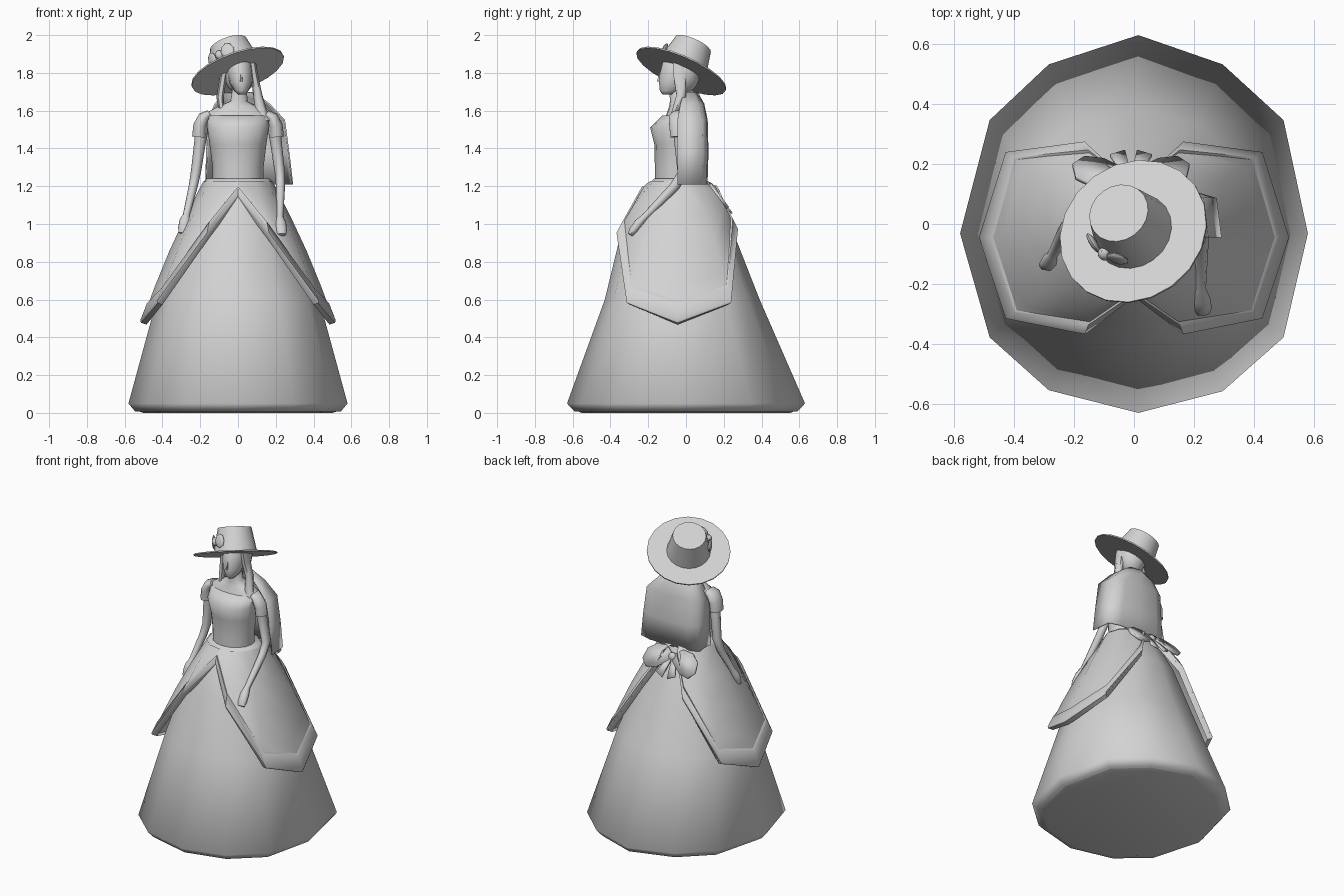
import bpy, bmesh
from math import sin, cos, pi, radians
from mathutils import Vector, Matrix

cube = bpy.data.objects.get("Cube")
if cube:
    bpy.data.objects.remove(cube, do_unlink=True)

GREY = (0.65, 0.65, 0.65, 1)
mat = bpy.data.materials.new("plain grey")
mat.use_nodes = True
mat.diffuse_color = GREY
mat.node_tree.nodes["Principled BSDF"].inputs["Base Color"].default_value = GREY


def finish(name, bm, angle=45):
    """Turn a bmesh into a named, smooth-shaded object."""
    bmesh.ops.recalc_face_normals(bm, faces=bm.faces)
    mesh = bpy.data.meshes.new(name)
    bm.to_mesh(mesh)
    bm.free()
    mesh.materials.append(mat)
    ob = bpy.data.objects.new(name, mesh)
    bpy.context.collection.objects.link(ob)
    bpy.ops.object.select_all(action="DESELECT")
    ob.select_set(True)
    bpy.context.view_layer.objects.active = ob
    bpy.ops.object.shade_smooth_by_angle(angle=radians(angle))
    return ob


def loft(name, rows, closed=True, angle=45):
    """Skin a list of equally long point rows; closed rows get end caps."""
    bm = bmesh.new()
    grid = [[bm.verts.new(p) for p in row] for row in rows]
    n = len(rows[0])
    for a, b in zip(grid, grid[1:]):
        for i in range(n if closed else n - 1):
            j = (i + 1) % n
            bm.faces.new((a[i], a[j], b[j], b[i]))
    if closed:
        bm.faces.new(grid[0])
        bm.faces.new(grid[-1])
    return finish(name, bm, angle)


def thicken(ob, thickness):
    mod = ob.modifiers.new("thickness", "SOLIDIFY")
    mod.thickness, mod.offset = thickness, 0


def ring(z, rx, front, back, n=12, cx=0):
    """Horizontal oval between two y limits."""
    cy, ry = (front + back) / 2, (back - front) / 2
    return [Vector((cx + rx * cos(2 * pi * i / n), cy + ry * sin(2 * pi * i / n), z))
            for i in range(n)]


def tube(name, path, sizes, n=8):
    """Tapered limb; each size is (width across x, width across the side)."""
    pts = [Vector(p) for p in path]
    rows = []
    for i, p in enumerate(pts):
        d = (pts[min(i + 1, len(pts) - 1)] - pts[max(i - 1, 0)]).normalized()
        v = d.cross(Vector((1, 0, 0))).normalized()
        u = v.cross(d)
        a, b = sizes[i]
        rows.append([p + u * a * cos(2 * pi * k / n) + v * b * sin(2 * pi * k / n)
                     for k in range(n)])
    return loft(name, rows, angle=60)


def ellipsoid(name, centre, size, rotation=Matrix.Identity(3), segs=14):
    bm = bmesh.new()
    bmesh.ops.create_uvsphere(bm, u_segments=segs, v_segments=8, radius=1)
    bm.transform(Matrix.Translation(centre) @ rotation.to_4x4() @ Matrix.Diagonal((*size, 1)))
    return finish(name, bm)


# Wide underskirt: a slightly uneven twelve-sided hem below a plain oval top
HEM = [(1, -.05), (.86, .55), (.51, .845), (.025, 1), (-.49, .845), (-.83, .55),
       (-1, -.05), (-.83, -.6), (-.49, -.88), (.025, -1), (.51, -.885), (.86, -.6)]


def hem_ring(z, rx, front, back):
    cy, ry = (front + back) / 2, (back - front) / 2
    return [Vector((rx * x, cy + ry * y, z)) for x, y in HEM]


loft("skirt", [hem_ring(.008, .545, -.59, .59), hem_ring(.05, .58, -.63, .63),
               hem_ring(.6, .43, -.43, .39), ring(.97, .29, -.34, .245),
               ring(1.15, .21, -.235, .15), ring(1.22, .185, -.185, .11),
               ring(1.24, .165, -.17, .1)], angle=75)
loft("skirt_base", [hem_ring(0, .5, -.55, .55), hem_ring(.012, .54, -.585, .585)])

# Bodice, shoulders and neck
loft("bodice", [ring(1.2, .135, -.165, .075, 16), ring(1.3, .135, -.165, .07, 16),
                ring(1.42, .15, -.167, .07, 16), ring(1.51, .163, -.19, .065, 16),
                ring(1.575, .165, -.125, .06, 16)], angle=75)
loft("shoulders", [ring(1.54, .18, -.12, .06, 16), ring(1.59, .165, -.1, .05, 16),
                   ring(1.62, .11, -.09, .04, 16), ring(1.65, .045, -.085, .02, 16, .005),
                   ring(1.75, .036, -.09, .0, 16, .01)], angle=75)

# Head and face
loft("head", [ring(1.685, .018, -.125, -.07, 14, .02), ring(1.705, .038, -.14, -.03, 14, .018),
              ring(1.75, .06, -.145, .02, 14, .015), ring(1.8, .068, -.14, .04, 14, .01),
              ring(1.86, .066, -.125, .045, 14, .005), ring(1.9, .04, -.1, .02, 14)], angle=75)
loft("nose", [ring(1.755, .008, -.157, -.12, 6, .018), ring(1.8, .004, -.142, -.12, 6, .018)])
ellipsoid("hair_cap", (.01, -.01, 1.8), (.088, .085, .11))

# Long locks on both sides of the face
tube("right_lock", [(-.06, -.04, 1.87), (-.078, -.035, 1.78), (-.095, -.03, 1.67), (-.085, -.07, 1.57)],
     [(.016, .035), (.018, .035), (.02, .025), (.01, .012)], 6)
tube("left_lock", [(.075, -.04, 1.87), (.088, -.035, 1.78), (.105, -.025, 1.68), (.135, -.08, 1.54)],
     [(.016, .035), (.02, .035), (.024, .03), (.036, .012)], 6)

# Long hair falling over the back, swept to one side
hair_rows = []
for z, left, right, back, edge in ((1.695, .085, -.07, .055, -.01), (1.635, .165, -.12, .088, -.03),
                                   (1.55, .245, -.16, .106, -.045), (1.38, .268, -.165, .11, -.045),
                                   (1.21, .288, -.17, .105, -.045)):
    mid = (left + right) / 2
    hair_rows.append([Vector(p) for p in (
        (right, edge + .03, z), (right + .02, back * .75, z), (right + .08, back, z),
        (mid, back + .005, z), (left - .09, back, z), (left - .015, back * .8, z),
        (left, edge, z))])
thicken(loft("back_hair", hair_rows, closed=False, angle=75), .008)

# Arms with small blunt hands
ARM_SIZES = [(.036, .036), (.031, .033), (.027, .03), (.024, .026), (.018, .018),
             (.03, .024), (.031, .022), (.026, .014)]
tube("left_arm", [(.185, -.03, 1.55), (.2, -.03, 1.44), (.222, -.015, 1.27), (.225, -.06, 1.2),
                  (.222, -.215, 1.04), (.225, -.25, 1.005), (.228, -.28, .965), (.23, -.295, .943)],
     ARM_SIZES)
tube("right_arm", [(-.185, -.03, 1.55), (-.2, -.03, 1.44), (-.222, -.015, 1.28), (-.237, -.035, 1.2),
                   (-.273, -.105, 1.05), (-.279, -.12, 1.02), (-.286, -.135, .98), (-.29, -.142, .95)],
     ARM_SIZES)

# Draped side panels of the overskirt, each with a raised trim
EDGE = [(0, -.232, 1.14), (.16, -.36, .94), (.42, -.31, .58), (.508, -.045, .475),
        (.42, .235, .58), (.16, .267, .96), (.06, .17, 1.15)]
WAIST = [(0, -.185), (.085, -.17), (.15, -.115), (.18, -.035), (.15, .05), (.085, .095), (.02, .11)]
TRIM = [.45, .75, .86, .85, .86, .75, .45]


def drape(i, t, lift, side):
    """Point on a panel: column i, t from the waist down to the edge."""
    e = Vector(EDGE[i])
    w = Vector((*WAIST[i], 1.225))
    out = Vector((e.x, e.y + .03, .15)).normalized()
    p = w.lerp(e, t) + out * (.017 * sin(pi * t) + lift)
    return Vector((p.x * side, p.y, p.z))


# Outline of one bow wing, lying on the slope of the skirt
WING = [(.015, 1.185), (.06, 1.215), (.13, 1.21), (.185, 1.175), (.195, 1.12),
        (.155, 1.085), (.09, 1.095), (.015, 1.145)]
TAIL = [(0, 1.16), (.03, 1.16), (.07, 1.075), (.02, 1.055)]


def bow_piece(name, outline, side, thickness):
    bm = bmesh.new()
    bm.faces.new([bm.verts.new((side * x - .01, .135 + (1.2 - z) * .75, z)) for x, z in outline])
    thicken(finish(name, bm), thickness)


for side, word in ((1, "left"), (-1, "right")):
    cols = range(len(EDGE))
    loft(word + "_overskirt", [[drape(i, t, .004, side) for i in cols]
                               for t in (0, .25, .5, .75, 1)], closed=False, angle=75)
    loft(word + "_overskirt_trim",
         [[drape(i, TRIM[i] + (1 - TRIM[i]) * s, lift, side) for i in cols]
          for s, lift in ((0, .003), (.12, .012), (.9, .014), (1, .006), (1, -.025))],
         closed=False, angle=50)
    # Off-the-shoulder sleeve
    tube(word + "_sleeve", [(side * .15, -.035, 1.585), (side * .18, -.035, 1.565),
                            (side * .2, -.035, 1.52), (side * .205, -.035, 1.46)],
         [(.02, .045), (.032, .058), (.037, .056), (.038, .05)], 10)
    # Wing and tail of the bow at the back of the waist
    bow_piece(word + "_bow_wing", WING, side, .016)
    bow_piece(word + "_bow_tail", TAIL, side, .01)
ellipsoid("bow_knot", (-.01, .158, 1.165), (.028, .022, .03), segs=8)

# Tilted hat: brim and tapered crown share one frame
NORMAL = Vector((-.35, .44, 1)).normalized()
TILT = Vector((0, 0, 1)).rotation_difference(NORMAL).to_matrix()
HAT = Vector((-.002, -.025, 1.81))


def hat_ring(r, h, n=20):
    return [HAT + TILT @ Vector((r * cos(2 * pi * i / n), r * sin(2 * pi * i / n), h))
            for i in range(n)]


loft("hat_brim", [hat_ring(.257, -.004), hat_ring(.257, .004)])
loft("hat_crown", [hat_ring(.136, 0), hat_ring(.12, .08), hat_ring(.103, .161)])

# Leaf-shaped bow on the side of the crown
around = Vector((-.55, -.83, 0)).normalized()
for k, turn in enumerate((-.45, 0, .4)):
    d = Matrix.Rotation(turn, 3, "Z") @ around
    across = Vector((-d.y, d.x, 0))
    face = Matrix((across, Vector((0, 0, 1)), d)).transposed()
    size = (.022, .026, .02) if turn == 0 else (.038, .044, .012)
    ellipsoid("hat_ornament_%d" % (k + 1), HAT + TILT @ (d * .13 + Vector((0, 0, .075))),
              size, TILT @ face, 8)
